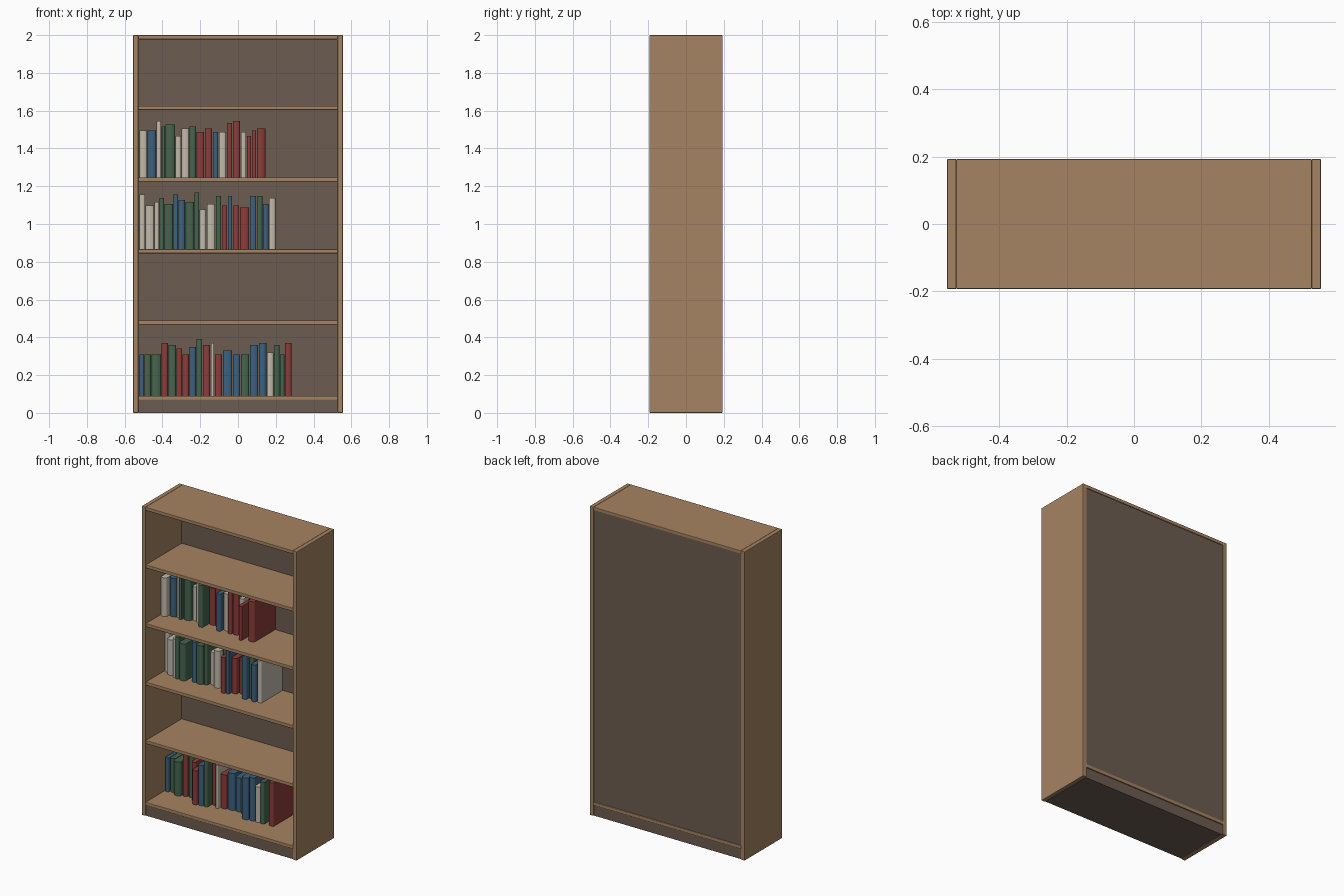
import bpy
import bmesh
import math
import random

random.seed(4)
if "Cube" in bpy.data.objects:
    bpy.data.objects.remove(bpy.data.objects["Cube"], do_unlink=True)


def make_material(name, red, green, blue):
    mat = bpy.data.materials.new(name)
    mat.use_nodes = True
    colour = (red, green, blue, 1)
    mat.diffuse_color = colour
    mat.node_tree.nodes["Principled BSDF"].inputs["Base Color"].default_value = colour
    return mat


wood = make_material("light_wood", .38, .23, .122)
dark_wood = make_material("dark_wood", .15, .108, .082)
covers = {
    "blue": make_material("blue_cover", .045, .12, .21),
    "green": make_material("green_cover", .06, .13, .075),
    "red": make_material("red_cover", .26, .045, .042),
    "cream": make_material("cream_cover", .54, .49, .41),
}


def add_mesh(name, bm, material):
    bmesh.ops.recalc_face_normals(bm, faces=bm.faces)
    mesh = bpy.data.meshes.new(name)
    bm.to_mesh(mesh)
    bm.free()
    obj = bpy.data.objects.new(name, mesh)
    bpy.context.collection.objects.link(obj)
    mesh.materials.append(material)
    return obj


def board(name, x, y, z, material, bevel=0.003):
    """Box between pairs of limits, with softly eased edges."""
    bm = bmesh.new()
    bmesh.ops.create_cube(bm, size=1)
    for v in bm.verts:
        v.co = [lim[0] if c < 0 else lim[1] for c, lim in zip(v.co, (x, y, z))]
    obj = add_mesh(name, bm, material)
    if bevel:
        mod = obj.modifiers.new("eased_edges", "BEVEL")
        mod.width = bevel
        mod.segments = 2
    return obj


def book(name, x, width, y_back, depth, z, height, material):
    """Rounded-spine outline extruded upwards."""
    half = width / 2
    bulge = half * 0.6
    front = y_back - depth + bulge
    outline = [(x + half, y_back), (x - half, y_back)]
    for i in range(9):
        a = math.pi * i / 8
        outline.append((x - half * math.cos(a), front - bulge * math.sin(a)))
    bm = bmesh.new()
    base = bm.faces.new([bm.verts.new((px, py, z)) for px, py in outline])
    top = bmesh.ops.extrude_face_region(bm, geom=[base])["geom"]
    for v in top:
        if isinstance(v, bmesh.types.BMVert):
            v.co.z += height
    return add_mesh(name, bm, material)


# Case: sides, top, base and back
HALF_W, INNER, HALF_D, THICK = 0.555, 0.528, 0.193, 0.022
FULL = (-HALF_D, HALF_D)
SPAN = (-INNER, INNER)
board("left_side", (INNER, HALF_W), FULL, (0, 2), wood)
board("right_side", (-HALF_W, -INNER), FULL, (0, 2), wood)
board("top_board", SPAN, FULL, (2 - THICK, 2), wood)
board("bottom_shelf", SPAN, FULL, (0.068, 0.09), wood)
board("plinth", SPAN, (-0.186, 0.186), (0, 0.068), dark_wood, 0)
board("back_panel", SPAN, (0.178, 0.188), (0.09, 2 - THICK), dark_wood, 0)

# Inner shelves
shelf_tops = [0.489, 0.867, 1.246, 1.626]
for i, z in enumerate(shelf_tops):
    board(f"shelf_{i + 1}", SPAN, (-0.19, 0.178), (z - THICK, z), wood)

# Rows of books: colour initials, widths in small units, heights in hundredths
rows = {
    "lower": (0.09, "bggrgrrbgrwrbbgbbwggr",
              [5, 7, 10, 7, 8, 6, 7, 7, 6, 8, 4, 8, 10, 8, 9, 9, 8, 7, 6, 5, 7],
              [22, 22, 22, 28, 27, 25, 22, 26, 30, 27, 28, 22, 24, 22, 22, 27,
               28, 23, 27, 22, 28]),
    "middle": (shelf_tops[1], "wwwggbbggwwgrbrrbgbw",
               [6, 9, 5, 5, 9, 5, 7, 9, 5, 7, 9, 6, 6, 5, 7, 10, 7, 6, 6, 7],
               [29, 23, 25, 27, 24, 29, 26, 25, 30, 21, 24, 28, 23, 28, 23, 22,
                28, 28, 24, 27]),
    "upper": (shelf_tops[2], "wbwggwwgrrbwrrwrrr",
              [8, 9, 5, 4, 10, 6, 8, 7, 8, 8, 6, 8, 6, 8, 6, 5, 5, 9],
              [25, 25, 30, 27, 28, 22, 26, 27, 24, 26, 24, 24, 29, 30, 24, 22,
               25, 26]),
}
initials = {"b": "blue", "g": "green", "r": "red", "w": "cream"}
UNIT, GAP = 0.0053, 0.003

books = []
for row, (z, colours, widths, heights) in rows.items():
    x = -0.522
    for i, (c, w, h) in enumerate(zip(colours, widths, heights)):
        w *= UNIT
        last = i == len(widths) - 1
        depth = 0.22 if last else random.uniform(0.16, 0.24)
        books.append(book(f"{row}_book_{i + 1}", x + w / 2, w - GAP, 0.176,
                          depth, z, h / 100, covers[initials[c]]))
        x += w

# Smooth the rounded spines, keeping cover edges sharp
for obj in bpy.context.view_layer.objects:
    obj.select_set(obj in books)
bpy.context.view_layer.objects.active = books[0]
bpy.ops.object.shade_smooth_by_angle(angle=math.radians(35))
